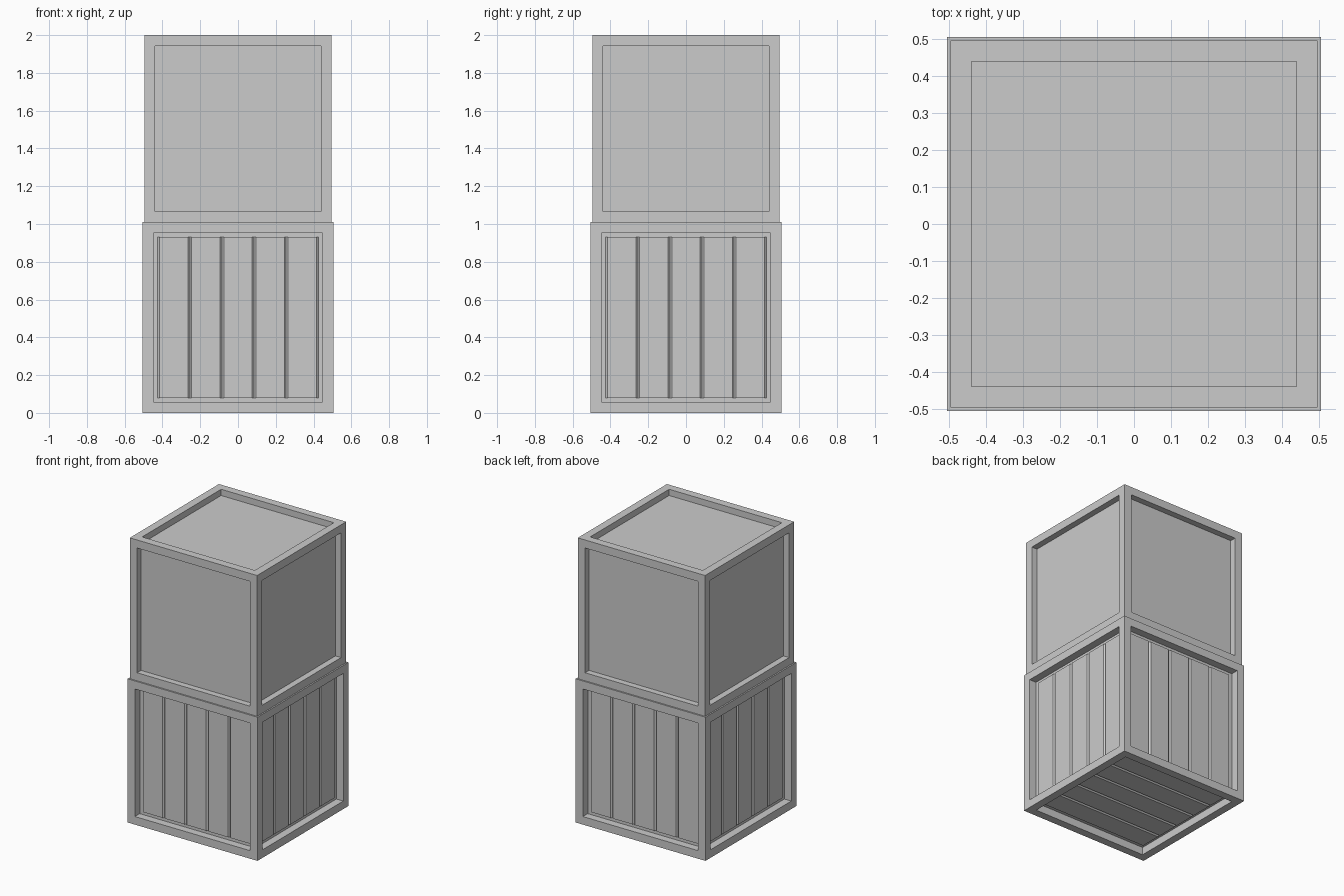
import bpy, bmesh
from mathutils import Vector

if "Cube" in bpy.data.objects:
    bpy.data.objects.remove(bpy.data.objects["Cube"])

RIM = 0.08      # frame width
DEPTH = 0.044   # visible recess depth
GROOVE = 0.01   # groove depth and half width


def finish(bm, name):
    me = bpy.data.meshes.new(name)
    bm.to_mesh(me)
    bm.free()
    ob = bpy.data.objects.new(name, me)
    bpy.context.collection.objects.link(ob)
    return ob


def framed_box(name, size, z0, depth):
    """Cube with all six faces recessed; returns panel (centre, normal) pairs."""
    bm = bmesh.new()
    bmesh.ops.create_cube(bm, size=size)
    bmesh.ops.translate(bm, verts=bm.verts, vec=(0, 0, z0 + size / 2))
    bm.normal_update()
    panels = list(bm.faces)
    bmesh.ops.inset_individual(bm, faces=panels, thickness=RIM)
    panels = bmesh.ops.extrude_discrete_faces(bm, faces=panels)["faces"]
    info = []
    for f in panels:
        f.normal_update()
        n = f.normal.copy()
        bmesh.ops.translate(bm, verts=f.verts, vec=-n * depth)
        info.append((f.calc_center_median(), n))
    bmesh.ops.recalc_face_normals(bm, faces=bm.faces)
    finish(bm, name)
    return info


def planks(name, panels, width, count=5):
    """Chamfered boards laid over each recessed panel."""
    bm = bmesh.new()
    half, w = width / 2, width / count
    for centre, n in panels:
        along = Vector((1, 0, 0)) if abs(n.z) > 0.5 else Vector((0, 0, 1))
        across = along.cross(n)
        for i in range(count):
            a = -half + i * w
            profile = [(a, 0), (a + GROOVE, GROOVE),
                       (a + w - GROOVE, GROOVE), (a + w, 0)]
            rows = [[bm.verts.new(centre + across * u + n * v + along * s)
                     for s in (-half, half)] for u, v in profile]
            for (p, q), (r, s) in zip(rows, rows[1:]):
                f = bm.faces.new((p, r, s, q))
                f.normal_update()
                if f.normal.dot(n) < 0:
                    f.normal_flip()
    finish(bm, name)


# Lower crate: frame with planked panels
LOW, HIGH = 1.01, 0.99
sides = framed_box("lower_crate_frame", LOW, 0, DEPTH + GROOVE)
planks("lower_crate_planks", sides, LOW - 2 * RIM)

# Upper crate: plain recessed panels
framed_box("upper_crate", HIGH, LOW, DEPTH)
